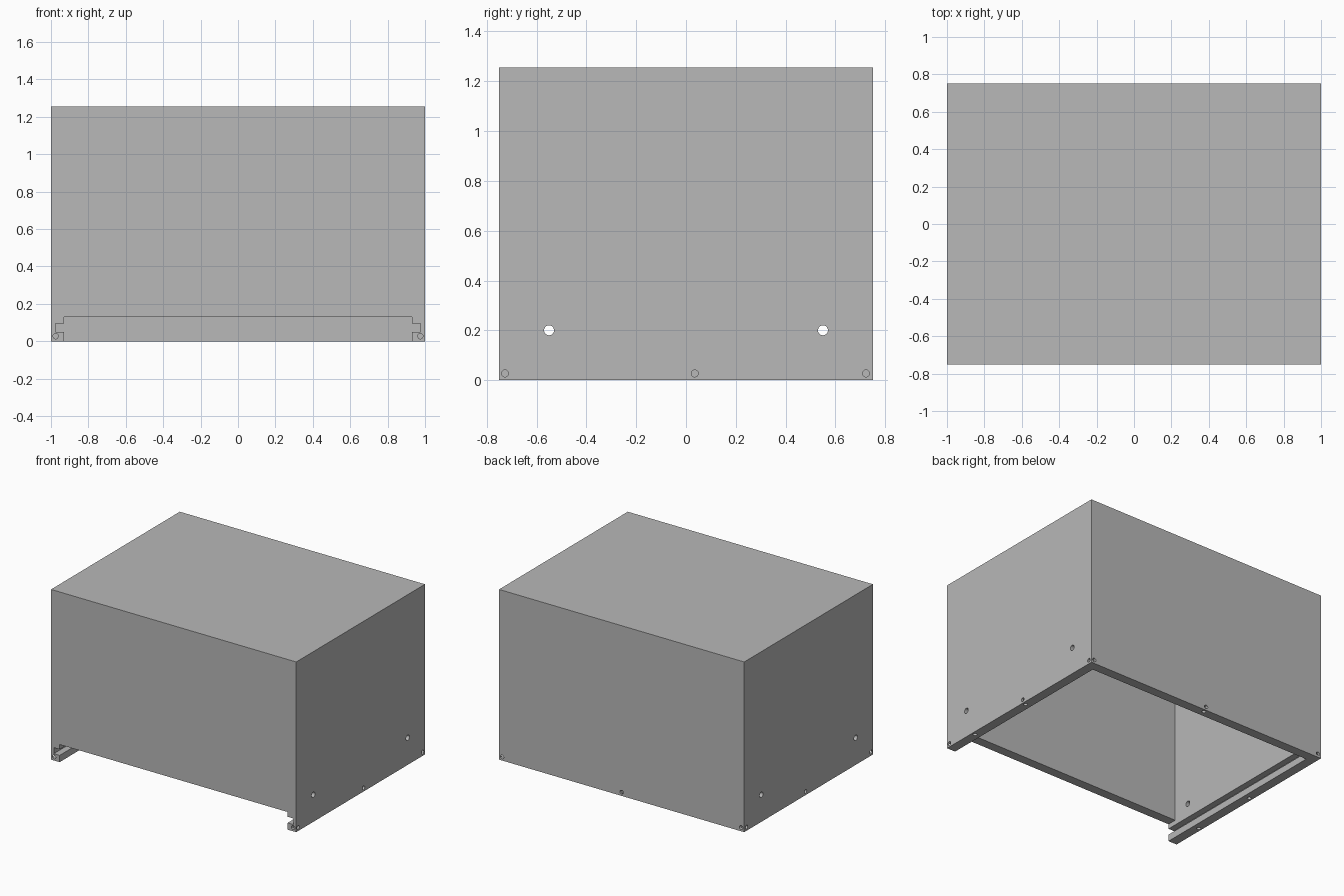
import bpy
import math
from mathutils import Vector

cube = bpy.data.objects.get("Cube")
if cube:
    bpy.data.objects.remove(cube, do_unlink=True)

W, D, H, WALL = 1.0, 0.75, 1.255, 0.07   # half width, half depth, height, wall

grey = bpy.data.materials.new("plain_grey")
grey.use_nodes = True
grey.diffuse_color = (0.48, 0.48, 0.48, 1)
grey.node_tree.nodes["Principled BSDF"].inputs["Base Color"].default_value = grey.diffuse_color


def box(name, low, high):
    low, high = Vector(low), Vector(high)
    bpy.ops.mesh.primitive_cube_add(size=1, location=(low + high) / 2)
    ob = bpy.context.object
    ob.name = name
    ob.scale = high - low
    bpy.ops.object.transform_apply(location=True, rotation=True, scale=True)
    ob.data.materials.append(grey)
    return ob


def drill(centre, axis, radius, depth):
    """Cylinder cutter reaching equally to both sides of its centre."""
    bpy.ops.mesh.primitive_cylinder_add(vertices=24, radius=radius, depth=2 * depth, location=centre)
    ob = bpy.context.object
    ob.rotation_euler = {"x": (0, math.pi / 2, 0), "y": (math.pi / 2, 0, 0), "z": (0, 0, 0)}[axis]
    ob.data.materials.append(grey)
    return ob


def cut(target, cutter):
    cutter.hide_render = True
    mod = target.modifiers.new("cut", "BOOLEAN")
    mod.operation = "DIFFERENCE"
    mod.solver = "EXACT"
    mod.object = cutter
    bpy.context.view_layer.objects.active = target
    bpy.ops.object.modifier_apply(modifier=mod.name)
    bpy.data.objects.remove(cutter, do_unlink=True)


# Thick-walled cover, open underneath
cover = box("enclosure_cover", (-W, -D, 0), (W, D, H))
inner_x, inner_y = W - WALL, D - WALL
cut(cover, box("cavity", (-inner_x, -inner_y, -0.2), (inner_x, inner_y, H - WALL)))

# Front opening and the side grooves for a sliding base plate
cut(cover, box("front_opening", (-inner_x, -D - 0.2, -0.2), (inner_x, 0, 0.13)))
cut(cover, box("plate_groove", (-0.977, -D - 0.2, 0.05), (0.977, inner_y, 0.095)))

# Mounting holes through both side walls
for y in (-0.55, 0.55):
    cut(cover, drill((0, y, 0.2), "x", 0.02, 1.2))

SCREW, DEPTH, Z = 0.014, 0.04, 0.027
for side in (-1, 1):
    # Screw holes in the side walls
    for y in (-0.727, 0.035, 0.723):
        cut(cover, drill((side * W, y, Z), "x", SCREW, DEPTH))
    # Screw holes at the front and back corners
    for y in (-D, D):
        cut(cover, drill((side * 0.975, y, Z), "y", SCREW, DEPTH))
    # Holes in the underside of the rails
    for y in (-0.49, 0.035):
        cut(cover, drill((side * 0.975, y, 0), "z", SCREW, DEPTH))

# Middle of the back wall
cut(cover, drill((0, D, Z), "y", SCREW, DEPTH))
cut(cover, drill((0, 0.725, 0), "z", SCREW, DEPTH))

# Crisp walls, round holes
bpy.ops.object.select_all(action="DESELECT")
cover.select_set(True)
bpy.context.view_layer.objects.active = cover
bpy.ops.object.shade_smooth_by_angle(angle=math.radians(30))
